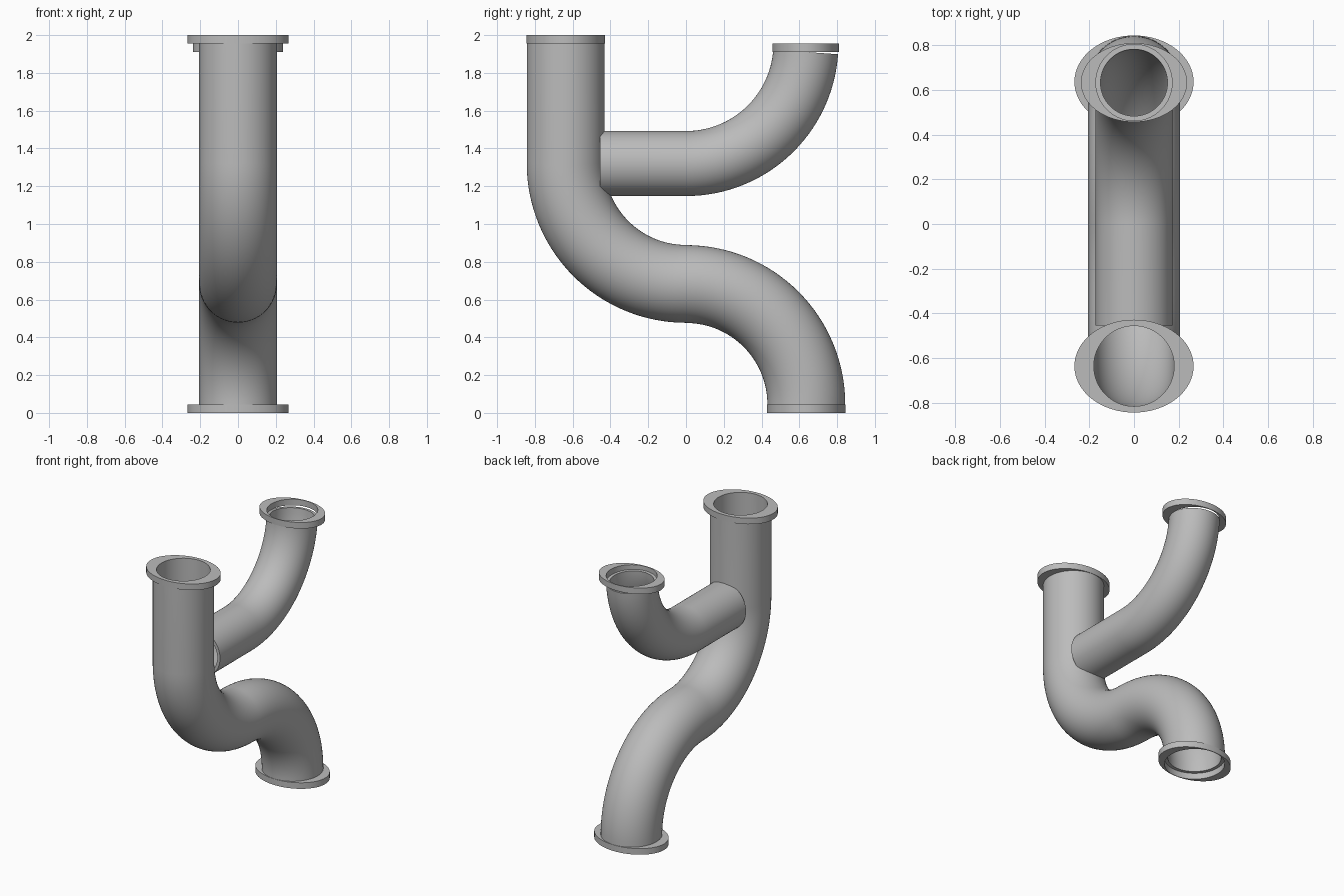
import bpy, bmesh, math
from mathutils import Vector

cube = bpy.data.objects.get("Cube")
if cube:
    bpy.data.objects.remove(cube)

grey = bpy.data.materials.new("pipe grey")
grey.use_nodes = True
colour = (0.5, 0.5, 0.5, 1)
grey.diffuse_color = colour
grey.node_tree.nodes["Principled BSDF"].inputs["Base Color"].default_value = colour

SIDES = 64
X = Vector((1, 0, 0))


def bridge(bm, a, b):
    for i in range(SIDES):
        j = (i + 1) % SIDES
        bm.faces.new((a[i], a[j], b[j], b[i]))


def finish(name, bm):
    bmesh.ops.recalc_face_normals(bm, faces=bm.faces)
    mesh = bpy.data.meshes.new(name)
    bm.to_mesh(mesh)
    bm.free()
    obj = bpy.data.objects.new(name, mesh)
    bpy.context.collection.objects.link(obj)
    mesh.materials.append(grey)
    bpy.ops.object.select_all(action='DESELECT')
    obj.select_set(True)
    bpy.context.view_layer.objects.active = obj
    bpy.ops.object.shade_smooth_by_angle(angle=math.radians(35))


def arc(cy, cz, radius, start, end, steps=32):
    """Points and headings along a bend in the side plane."""
    sign = 1 if end > start else -1
    out = []
    for i in range(steps + 1):
        t = math.radians(start + (end - start) * i / steps)
        out.append((Vector((0, cy + radius * math.cos(t), cz + radius * math.sin(t))),
                    Vector((0, -math.sin(t), math.cos(t))) * sign))
    return out


def tube(name, path, outer, inner):
    """Hollow pipe swept along a path, with ring-shaped ends."""
    bm = bmesh.new()
    shells = []
    for r in (outer, inner):
        rings = []
        for p, heading in path:
            side = heading.cross(X)
            rings.append([bm.verts.new(p + r * (X * math.cos(a) + side * math.sin(a)))
                          for a in (math.tau * i / SIDES for i in range(SIDES))])
        for a, b in zip(rings, rings[1:]):
            bridge(bm, a, b)
        shells.append(rings)
    for end in (0, -1):
        bridge(bm, shells[0][end], shells[1][end])
    finish(name, bm)


def flange(name, y, z, rx, ry, hole, height=0.045):
    """Oval plate with a round hole."""
    bm = bmesh.new()
    rings = []
    for a, b, h in ((rx, ry, z), (rx, ry, z + height), (hole, hole, z + height), (hole, hole, z)):
        rings.append([bm.verts.new((a * math.cos(t), y + b * math.sin(t), h))
                      for t in (math.tau * i / SIDES for i in range(SIDES))])
    for i in range(4):
        bridge(bm, rings[i], rings[(i + 1) % 4])
    finish(name, bm)


BEND = 0.637
MID = 1.32

# S-shaped main pipe
main = [(Vector((0, -BEND, 1.955)), Vector((0, 0, -1)))]
main += arc(0, MID, BEND, 180, 270)
main += arc(0, 0.045, BEND, 90, 0)[1:]
tube("main_pipe", main, 0.206, 0.18)

# Side branch curving upward
branch = [(Vector((0, -0.455, MID)), Vector((0, 1, 0)))]
branch += arc(0, MID + 0.635, 0.635, 270, 356)
tube("branch_pipe", branch, 0.172, 0.15)

# Oval end flanges
flange("top_flange", -BEND, 1.955, 0.267, 0.208, 0.18)
flange("bottom_flange", BEND, 0, 0.267, 0.208, 0.204)
flange("branch_flange", 0.634, 1.91, 0.238, 0.177, 0.171)
